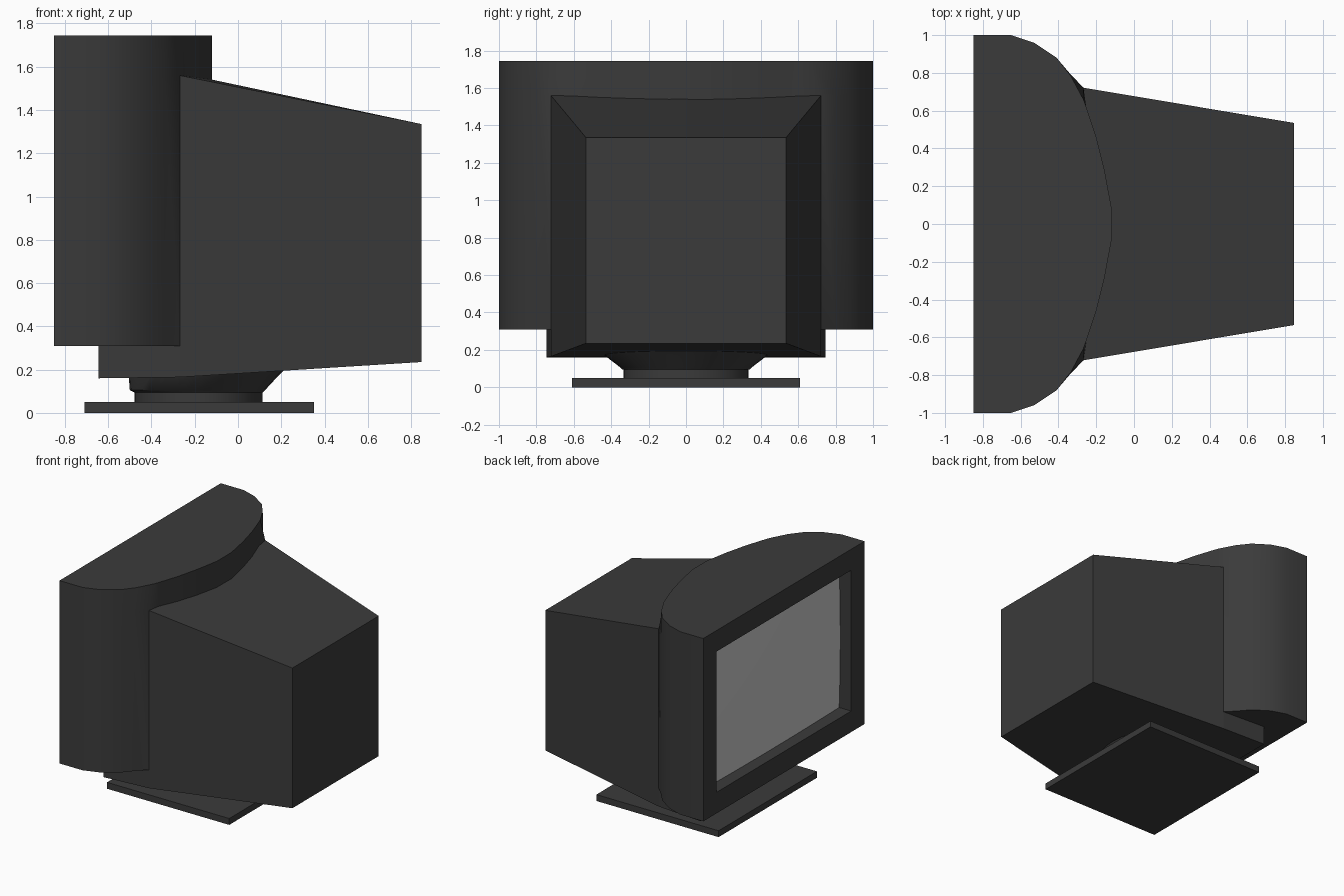
import bpy, bmesh, math
from mathutils import Vector

cube = bpy.data.objects.get("Cube")
if cube:
    bpy.data.objects.remove(cube, do_unlink=True)


def material(name, rgb):
    m = bpy.data.materials.new(name)
    m.use_nodes = True
    m.diffuse_color = (*rgb, 1)
    bsdf = next(n for n in m.node_tree.nodes if n.type == 'BSDF_PRINCIPLED')
    bsdf.inputs["Base Color"].default_value = (*rgb, 1)
    bsdf.inputs["Roughness"].default_value = 0.6
    return m


BODY = material("charcoal plastic", (0.043, 0.043, 0.043))
GLASS = material("grey screen glass", (0.58, 0.58, 0.58))


def finish(name, bm, mat, smooth=False):
    bmesh.ops.recalc_face_normals(bm, faces=bm.faces)
    mesh = bpy.data.meshes.new(name)
    bm.to_mesh(mesh)
    bm.free()
    mesh.materials.append(mat)
    ob = bpy.data.objects.new(name, mesh)
    bpy.context.collection.objects.link(ob)
    if smooth:
        bpy.ops.object.select_all(action='DESELECT')
        ob.select_set(True)
        bpy.context.view_layer.objects.active = ob
        bpy.ops.object.shade_smooth_by_angle(angle=math.radians(32))
    return ob


def loft(bm, rings):
    """Skin a stack of equal-length rings and cap both ends."""
    rows = [[bm.verts.new(p) for p in ring] for ring in rings]
    n = len(rows[0])
    for a, b in zip(rows, rows[1:]):
        for i in range(n):
            j = (i + 1) % n
            bm.faces.new((a[i], a[j], b[j], b[i]))
    bm.faces.new(rows[0][::-1])
    bm.faces.new(rows[-1])


def station(x, half_y, low, high, crown=0):
    """Box section across y, its top raised by crown in the middle."""
    return [(x, -half_y, low), (x, half_y, low), (x, half_y, high),
            (x, 0, high + crown), (x, -half_y, high)]


def ellipse(left, right, ry, z, n=32):
    cx, rx = (left + right) / 2, (right - left) / 2
    return [(cx + rx * math.cos(t), ry * math.sin(t), z)
            for t in (2 * math.pi * i / n for i in range(n))]


# Screen housing: bowed plan, flared at the shoulders where it meets the case
FRONT, RECESS = -0.85, 0.11


def housing_ring(shoulder, z):
    half = [(FRONT, 1), (-.65, 1), (-.53, .96), (-.41, .88), *shoulder,
            (-.253, .62), (-.2, .46), (-.155, .28), (-.12, .09)]
    return [(x, y, z) for x, y in half] + [(x, -y, z) for x, y in reversed(half)]


flared = [(-.34, .797), (-.268, .722)]
bowed = [(-.335, .785), (-.268, .66)]
bm = bmesh.new()
loft(bm, [housing_ring(flared, .31), housing_ring(flared, 1.555),
          housing_ring(bowed, 1.745)])
bmesh.ops.recalc_face_normals(bm, faces=bm.faces)

# Recessed opening: join the front strips, inset and push inward
strips = [f for f in bm.faces if f.normal.x < -0.99]
front = bmesh.ops.dissolve_faces(bm, faces=strips, use_verts=True)["region"][0]
bmesh.ops.inset_individual(bm, faces=[front], thickness=0.165, use_even_offset=True)
inner = bmesh.ops.extrude_discrete_faces(bm, faces=[front])["faces"][0]
bmesh.ops.translate(bm, verts=inner.verts, vec=Vector((RECESS, 0, 0)))
finish("screen_housing", bm, BODY, True)

# Slightly bulged screen glass
bm = bmesh.new()
bmesh.ops.create_grid(bm, x_segments=12, y_segments=12, size=1)
for v in bm.verts:
    u, w = v.co.x, v.co.y
    bulge = 0.01 * (2 - u * u - w * w)
    v.co = (FRONT + RECESS - 0.005 - bulge, -u * 0.836, 1.0275 + w * 0.554)
screen = finish("screen_glass", bm, GLASS, True)
if screen.data.polygons[0].normal.x > 0:
    screen.data.flip_normals()

# Tapered rear case and the lower ledge beneath the housing
for name, ends in {
    "rear_case": [(-.27, .722, .165, 1.56, .012), (.847, .535, .235, 1.335)],
    "lower_ledge": [(-.645, .745, .16, .312), (-.27, .722, .165, .312)],
}.items():
    bm = bmesh.new()
    loft(bm, [station(*e) for e in ends])
    finish(name, bm, BODY)

# Swivel stand
bm = bmesh.new()
loft(bm, [ellipse(-.48, .115, .34, .095), ellipse(-.5, .125, .35, .105),
          ellipse(-.505, .185, .435, .17), ellipse(-.505, .215, .45, .2)])
finish("swivel_bowl", bm, BODY, True)

bm = bmesh.new()
loft(bm, [ellipse(-.479, .113, .335, z) for z in (.045, .1)])
finish("stand_neck", bm, BODY, True)

bm = bmesh.new()
loft(bm, [station(x, .61, 0, .05) for x in (-.71, .351)])
finish("base_plate", bm, BODY)
